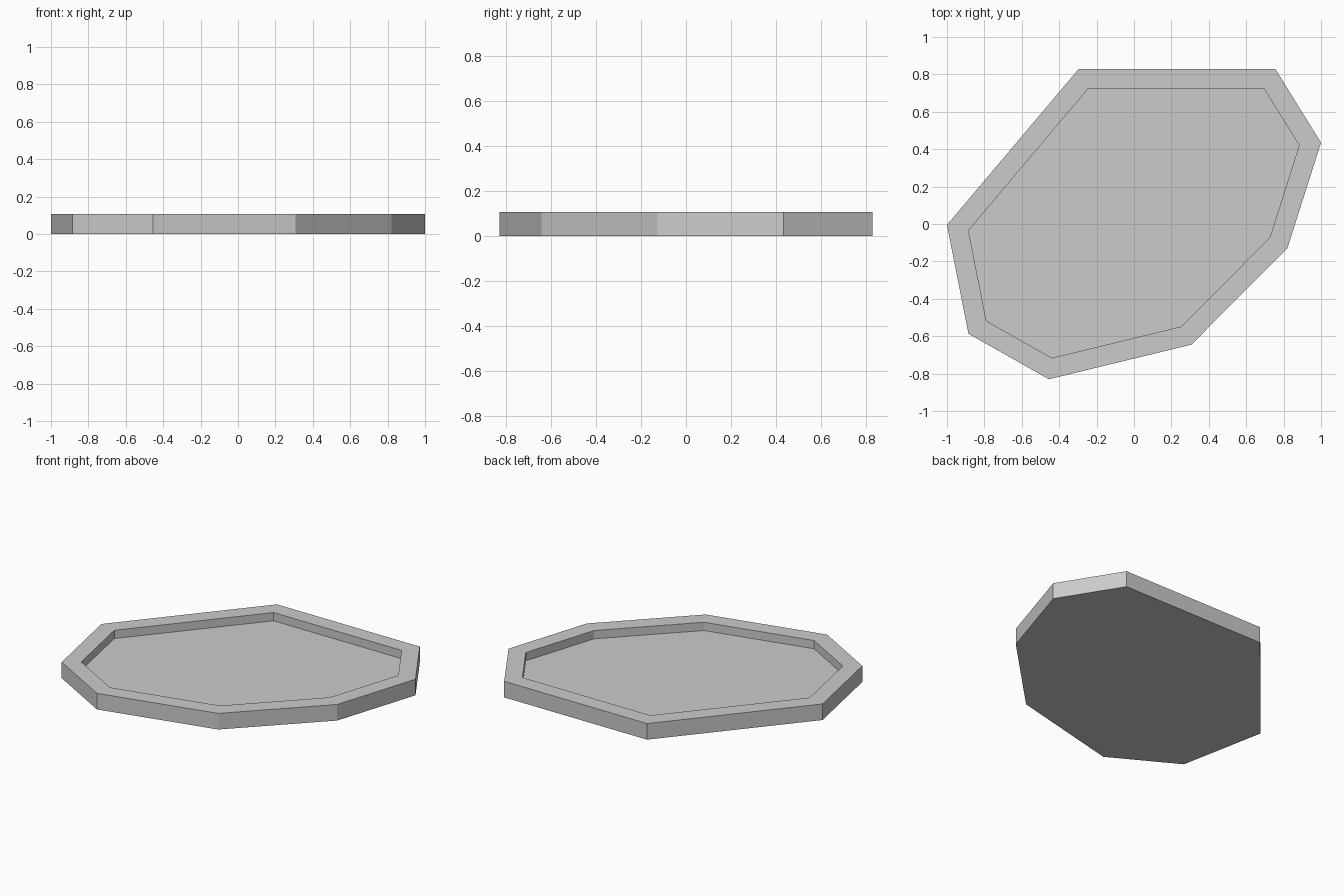
import bpy
import bmesh

cube = bpy.data.objects.get("Cube")
if cube:
    bpy.data.objects.remove(cube, do_unlink=True)

HEIGHT = 0.107
RIM_WIDTH = 0.107
RECESS = 0.055

# Irregular eight-sided outline, counter-clockwise
OUTLINE = [(-0.295, 0.83), (-1, -0.005), (-0.885, -0.587), (-0.455, -0.83),
           (0.307, -0.645), (0.82, -0.13), (1, 0.435), (0.755, 0.83)]

grey = bpy.data.materials.new("light grey")
grey.use_nodes = True
colour = (0.6, 0.6, 0.6, 1)
grey.diffuse_color = colour
grey.node_tree.nodes["Principled BSDF"].inputs["Base Color"].default_value = colour

# Solid slab
bm = bmesh.new()
base = bm.faces.new([bm.verts.new((x, y, 0)) for x, y in OUTLINE])
bm.normal_update()
extruded = bmesh.ops.extrude_face_region(bm, geom=[base], use_keep_orig=True)["geom"]
for v in extruded:
    if isinstance(v, bmesh.types.BMVert):
        v.co.z = HEIGHT
bmesh.ops.recalc_face_normals(bm, faces=bm.faces)
bm.normal_update()

# Even rim, then a sunken floor with upright walls
top = max(bm.faces, key=lambda f: f.calc_center_median().z)
bmesh.ops.inset_region(bm, faces=[top], thickness=RIM_WIDTH, use_even_offset=True)
inner = bmesh.ops.extrude_discrete_faces(bm, faces=[top])["faces"]
bmesh.ops.translate(bm, verts=inner[0].verts, vec=(0, 0, -RECESS))
bm.normal_update()

mesh = bpy.data.meshes.new("tray")
bm.to_mesh(mesh)
bm.free()
mesh.materials.append(grey)
tray = bpy.data.objects.new("tray", mesh)
bpy.context.collection.objects.link(tray)
